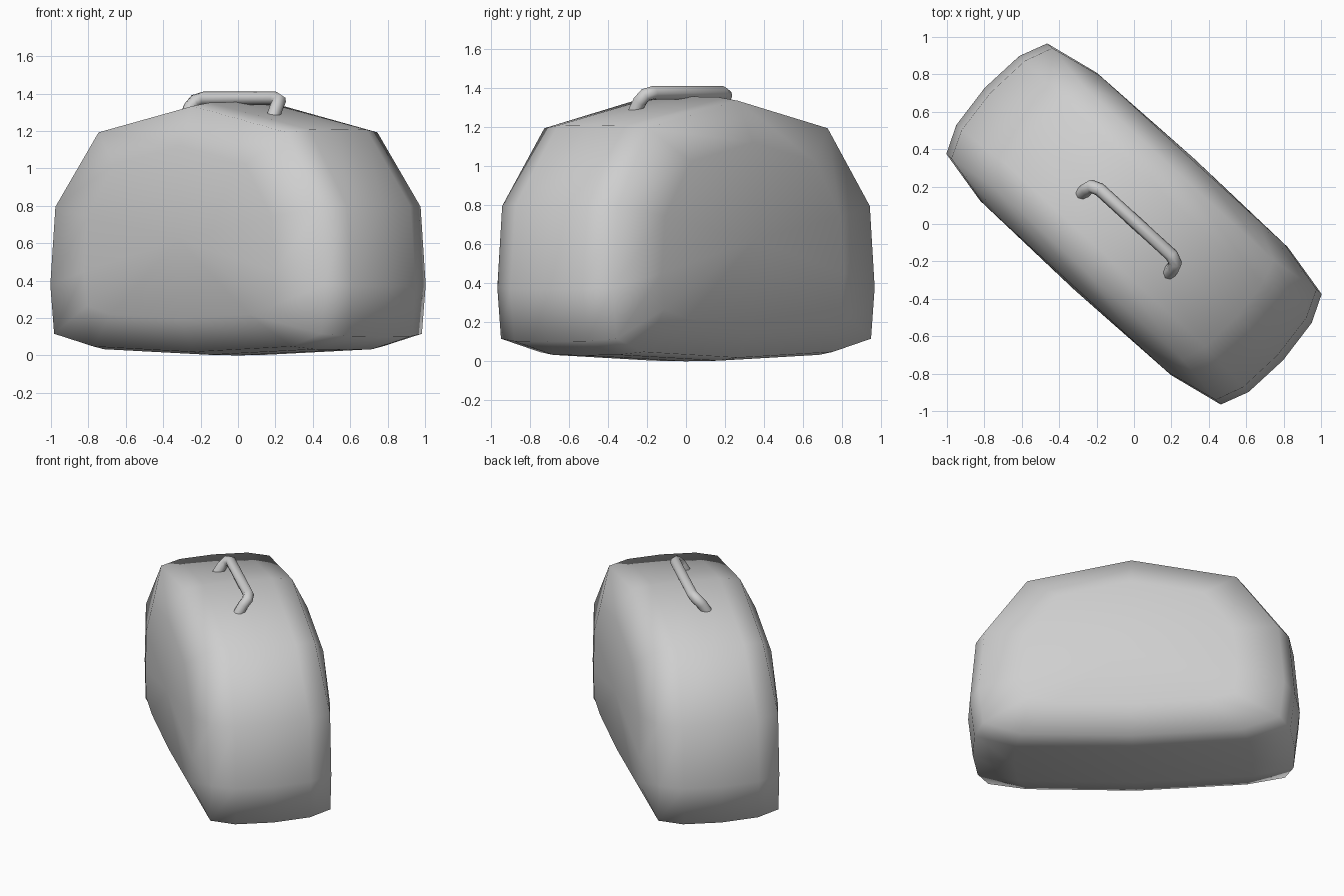
import bpy, bmesh, math
from mathutils import Matrix

if "Cube" in bpy.data.objects:
    bpy.data.objects.remove(bpy.data.objects["Cube"], do_unlink=True)

TURN = Matrix.Rotation(math.radians(-42.4), 4, "Z")

grey = bpy.data.materials.new("light_grey")
grey.use_nodes = True
grey.diffuse_color = (0.62, 0.62, 0.62, 1)
grey.node_tree.nodes["Principled BSDF"].inputs["Base Color"].default_value = (0.62, 0.62, 0.62, 1)

# Case body: side outline lofted through its thickness
half = [(0, 1.355), (0.74, 1.21), (1.04, 0.80), (1.08, 0.37),
        (1.05, 0.10), (0.78, 0.03), (0, 0)]
outline = half + [(-u, z) for u, z in reversed(half[1:-1])]
# thickness position, width scale, height scale
near = [(0.463, 0.64, 0.68), (0.40, 0.92, 0.97), (0.25, 0.98, 0.995)]
slices = near + [(0, 1, 1)] + [(-v, s, t) for v, s, t in reversed(near)]
MID = 0.62

bm = bmesh.new()
rings = []
for v, s, t in slices:
    ring = []
    for u, z in outline:
        taper = 0.9 if (z > 1.1 or z < 0.05) and s > 0.7 else 1
        ring.append(bm.verts.new((u * s, v * taper, MID + (z - MID) * t)))
    rings.append(ring)
n = len(outline)
for a, b in zip(rings, rings[1:]):
    for i in range(n):
        j = (i + 1) % n
        bm.faces.new((a[i], a[j], b[j], b[i]))
for ring, v in ((rings[0], 0.475), (rings[-1], -0.475)):
    pole = bm.verts.new((0, v, MID))
    for i in range(n):
        bm.faces.new((ring[i], ring[(i + 1) % n], pole))
bmesh.ops.recalc_face_normals(bm, faces=bm.faces)
for f in bm.faces:
    f.smooth = True
mesh = bpy.data.meshes.new("case_body")
bm.to_mesh(mesh)
bm.free()
body = bpy.data.objects.new("case_body", mesh)
body.matrix_world = TURN
mesh.materials.append(grey)
bpy.context.collection.objects.link(body)

# Carrying handle: round bar with both feet bent to one side
side = [(0.315, -0.07, 1.27), (0.312, -0.035, 1.33), (0.305, -0.005, 1.362), (0.26, 0.012, 1.374)]
path = [(-x, y, z) for x, y, z in side] + side[::-1]
curve = bpy.data.curves.new("handle", "CURVE")
curve.dimensions = "3D"
curve.bevel_depth = 0.036
curve.bevel_resolution = 2
curve.use_fill_caps = True
spline = curve.splines.new("POLY")
spline.points.add(len(path) - 1)
for p, co in zip(spline.points, path):
    p.co = (*co, 1)
spline.use_smooth = True
curve.materials.append(grey)
handle = bpy.data.objects.new("handle", curve)
handle.matrix_world = TURN
bpy.context.collection.objects.link(handle)
